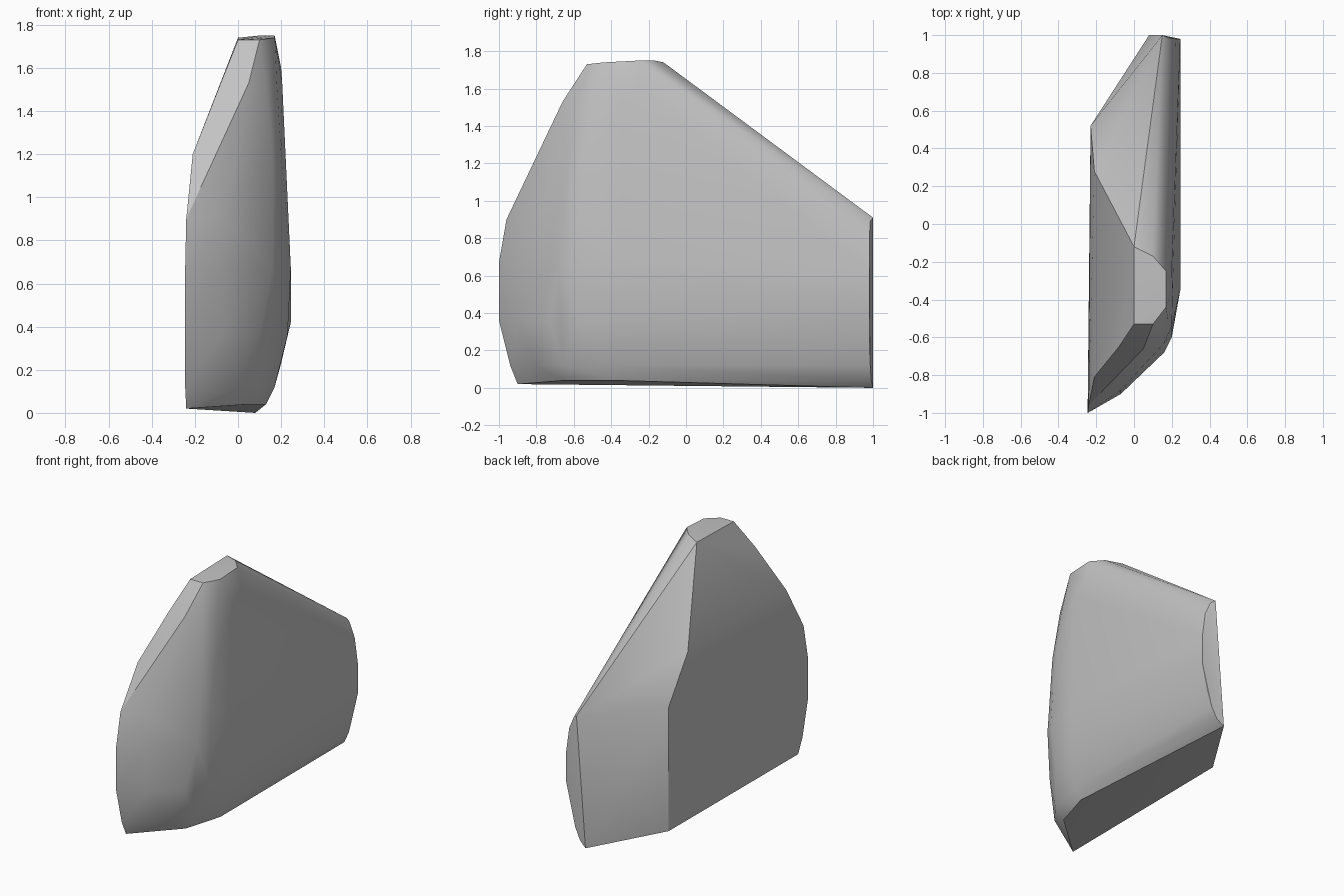
import bpy
import bmesh
import math

default_cube = bpy.data.objects.get("Cube")
if default_cube:
    bpy.data.objects.remove(default_cube, do_unlink=True)


def make_material(name, colour):
    material = bpy.data.materials.new(name)
    material.use_nodes = True
    material.diffuse_color = colour
    shader = next(node for node in material.node_tree.nodes
                  if node.type == "BSDF_PRINCIPLED")
    shader.inputs["Base Color"].default_value = colour
    shader.inputs["Roughness"].default_value = 0.7
    return material


def make_hull(name, points, material, sharp_angle):
    """Wrap a tight convex skin around the guide points of a part."""
    mesh = bpy.data.meshes.new(name)
    bm = bmesh.new()
    for point in points:
        bm.verts.new(point)
    result = bmesh.ops.convex_hull(bm, input=list(bm.verts))
    unused = {item for item in result["geom_interior"] + result["geom_unused"]
              if isinstance(item, bmesh.types.BMVert)}
    bmesh.ops.delete(bm, geom=list(unused), context="VERTS")
    bmesh.ops.dissolve_limit(bm, angle_limit=math.radians(1),
                             verts=list(bm.verts), edges=list(bm.edges))
    bmesh.ops.recalc_face_normals(bm, faces=list(bm.faces))
    bm.to_mesh(mesh)
    bm.free()
    mesh.materials.append(material)

    part = bpy.data.objects.new(name, mesh)
    bpy.context.collection.objects.link(part)
    bpy.ops.object.select_all(action="DESELECT")
    part.select_set(True)
    bpy.context.view_layer.objects.active = part
    bpy.ops.object.shade_smooth_by_angle(angle=math.radians(sharp_angle))
    return part


def section(height, outline):
    """Lay a horizontal outline at one height."""
    return [(x, y, height) for x, y in outline]


# Underside, tilted slightly towards the rounded flank
underside = [(-.24, -.9, .02), (.05, -.65, .04), (.13, -.38, .04),
             (-.23, .52, .02), (.08, 1, 0)]

# Rounded nose, swept from the flat flank to the rounded flank
nose = (
    section(.12, [(-.245, -.94), (0, -.8), (.11, -.66), (.17, -.4)])
    + section(.36, [(-.245, -1), (-.07, -.9), (.1, -.73), (.18, -.58), (.23, -.36)])
    + section(.67, [(-.245, -1), (-.07, -.9), (.16, -.68), (.2, -.6), (.245, -.35)])
    + section(.9, [(-.24, -.96), (-.07, -.88), (.16, -.66), (.2, -.58), (.235, -.35)])
    + section(1.2, [(-.21, -.81), (-.06, -.78), (.16, -.63), (.2, -.54), (.222, -.35)])
    + section(1.53, [(-.08, -.65), (.05, -.66), (.13, -.59), (.18, -.5), (.205, -.35)])
)

# Small flat crown
crown = [(0, -.53, 1.73), (.1, -.53, 1.73), (.17, -.44, 1.74),
         (.17, -.25, 1.75), (.1, -.17, 1.75), (0, -.12, 1.74)]

# Flat flank with its chamfered rear corner
rear_corner = [(-.23, .52, .89), (-.21, .28, 1.18)]

# Curved rear edge and the shoulder rising from it to the crown
rear_edge = [(.13, .99, .04), (.17, .985, .12), (.2, .98, .23), (.245, .98, .42),
             (.245, .98, .62), (.22, .98, .8), (.18, .985, .89), (.15, 1, .91)]
shoulder = [(.2, -.25, 1.6)]

grey = make_material("plain grey", (.55, .55, .55, 1))
make_hull("wedge_body",
          underside + nose + crown + rear_corner + rear_edge + shoulder,
          grey, sharp_angle=30)
